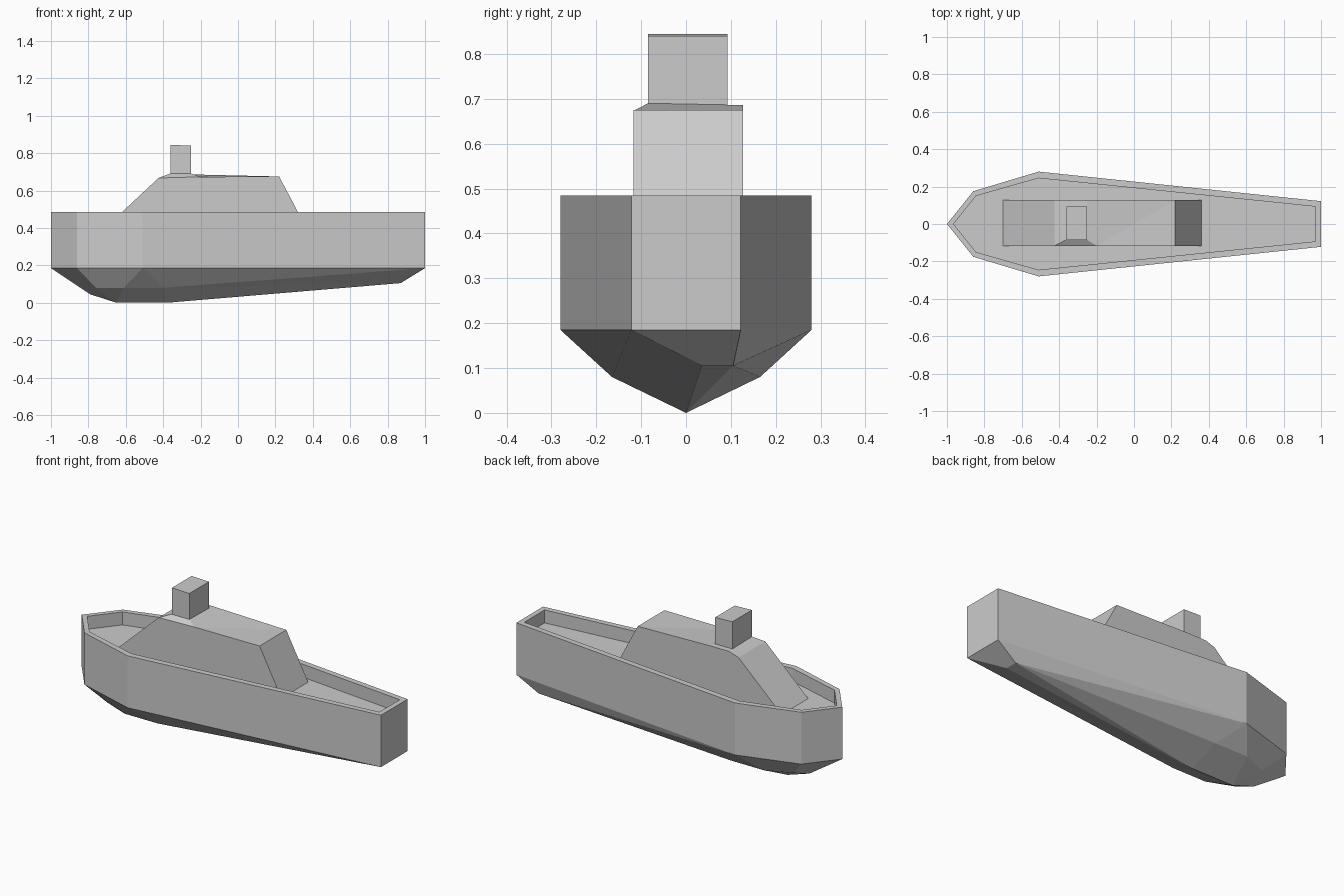
import bpy, bmesh

if "Cube" in bpy.data.objects:
    bpy.data.objects.remove(bpy.data.objects["Cube"])

grey = bpy.data.materials.new("light grey")
grey.diffuse_color = (0.6, 0.6, 0.6, 1)
grey.use_nodes = True
grey.node_tree.nodes["Principled BSDF"].inputs["Base Color"].default_value = grey.diffuse_color


def build(name, verts, faces):
    """Make a flat shaded object from named points and faces of point names."""
    bm = bmesh.new()
    v = {k: bm.verts.new(p) for k, p in verts.items()}
    for f in faces:
        bm.faces.new([v[k] for k in f])
    bmesh.ops.recalc_face_normals(bm, faces=bm.faces)
    mesh = bpy.data.meshes.new(name)
    bm.to_mesh(mesh)
    bm.free()
    mesh.materials.append(grey)
    ob = bpy.data.objects.new(name, mesh)
    bpy.context.collection.objects.link(ob)
    return ob


def outline(half):
    """Mirror a half plan (bow first) into a closed loop."""
    return half + [(x, -y) for x, y in reversed(half[1:])]


# Hull: lower knuckle, outer rim, inner rim and sunken deck loops
outer = outline([(-1, 0), (-0.86, 0.175), (-0.51, 0.28), (1, 0.122)])
inner = outline([(-0.965, 0), (-0.845, 0.15), (-0.51, 0.245), (0.97, 0.093)])
n = len(outer)
verts, faces = {}, []
loops = [(outer, 0.185), (outer, 0.485), (inner, 0.485), (inner, 0.41)]
for j, (loop, z) in enumerate(loops):
    for i, (x, y) in enumerate(loop):
        verts[j, i] = (x, y, z)
        if j:
            k = (i + 1) % n
            faces.append([(j - 1, i), (j - 1, k), (j, k), (j, i)])
faces.append([(3, i) for i in range(n)])

# Faceted underside: stem, keel, chines and the small stern edge
verts.update(stem=(-0.79, 0, 0.045), keel_a=(-0.65, 0, 0), keel_b=(-0.38, 0, 0))
for s, stern_y in ((1, 0.105), (-1, 0.035)):
    verts["q", s] = (-0.76, 0.105 * s, 0.08)
    verts["r", s] = (-0.61, 0.165 * s, 0.08)
    verts["s", s] = (-0.40, 0.165 * s, 0.08)
    verts["e", s] = (0.87, stern_y, 0.105)
    bow = (0, 0)
    cheek, wide, tail = [(0, i if s > 0 else n - i) for i in (1, 2, 3)]
    q, r, c, e = [(k, s) for k in "qrse"]
    faces += [[bow, cheek, q, "stem"], [cheek, wide, r, q], [wide, c, r],
              ["stem", q, "keel_a"], [q, r, "keel_a"],
              [r, c, "keel_b", "keel_a"], [c, e, "keel_b"]]
    if s > 0:
        faces += [[wide, tail, e], [wide, e, c]]
    else:
        faces += [[wide, tail, c], [tail, e, c]]
faces += [[(0, 3), (0, 4), ("e", -1), ("e", 1)],
          [("e", 1), ("e", -1), "keel_b"]]
build("hull", verts, faces)

# Cabin with raked ends and a low raised seat under the funnel
A, B = -0.117, 0.127
cabin = dict(
    a0=(-0.70, A, 0.41), a1=(-0.425, A, 0.667), a2=(-0.20, A, 0.673),
    a3=(0.22, A, 0.675), a4=(0.36, A, 0.41),
    b0=(-0.70, B, 0.41), b1=(-0.425, B, 0.667), b2=(-0.365, B, 0.686),
    b3=(-0.25, B, 0.686), b4=(0.22, B, 0.675), b5=(0.36, B, 0.41),
    m0=(-0.365, -0.085, 0.69), m1=(-0.25, -0.085, 0.69))
build("cabin", cabin, [f.split() for f in (
    "a0 a1 a2 a3 a4", "b0 b1 b2 b3 b4 b5", "a0 b0 b1 a1", "a4 a3 b4 b5",
    "a1 a2 m1 m0", "a1 m0 b2 b1", "m0 m1 b3 b2", "a2 b4 b3 m1", "a2 a3 b4",
    "a0 a4 b5 b0")])

# Funnel with a slightly sloped top
box = {(i, j, k): (x, y, (0.682, 0.844 - 0.004 * i)[k])
       for i, x in enumerate((-0.362, -0.252))
       for j, y in enumerate((-0.085, 0.093)) for k in (0, 1)}
ring = [(0, 0), (1, 0), (1, 1), (0, 1)]
sides = [[(*ring[i], 0), (*ring[(i + 1) % 4], 0), (*ring[(i + 1) % 4], 1),
          (*ring[i], 1)] for i in range(4)]
build("funnel", box, sides + [[(*p, k) for p in ring] for k in (0, 1)])
